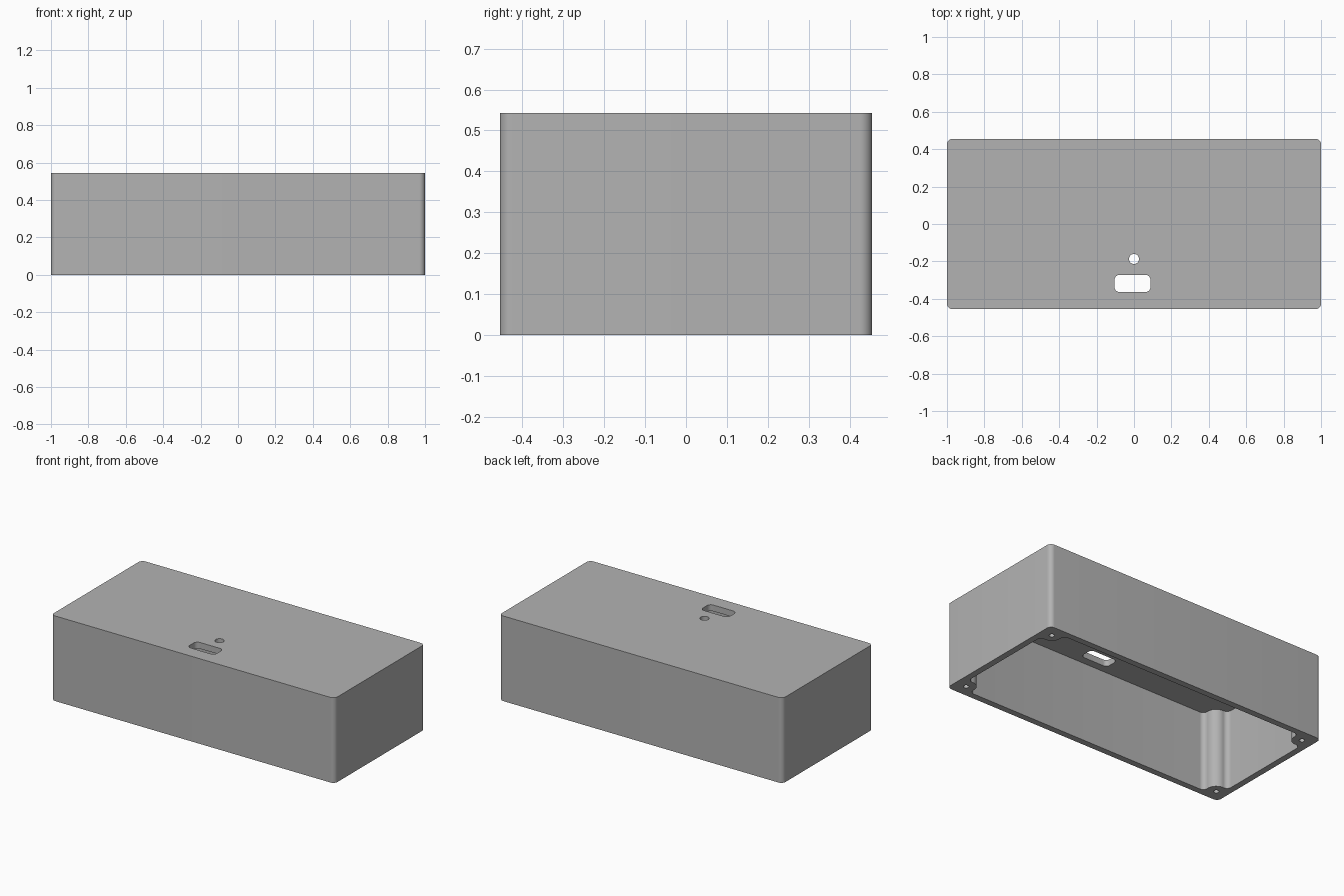
import bpy, bmesh
from math import pi, cos, sin, atan2, sqrt
from mathutils import Vector

cube = bpy.data.objects.get("Cube")
if cube:
    bpy.data.objects.remove(cube, do_unlink=True)

HALF_X, HALF_Y, HEIGHT, WALL = 1.0, 0.455, 0.543, 0.04
POST = Vector((0.925, 0.378))      # screw post centre in one corner
POST_R, FILLET = 0.06, 0.03

grey = bpy.data.materials.new("plain grey")
grey.use_nodes = True
grey.diffuse_color = (0.45, 0.45, 0.45, 1)
grey.node_tree.nodes["Principled BSDF"].inputs["Base Color"].default_value = (0.45, 0.45, 0.45, 1)


def arc(center, radius, start, end, steps=10):
    return [Vector((center[0] + radius * cos(start + (end - start) * i / steps),
                    center[1] + radius * sin(start + (end - start) * i / steps)))
            for i in range(steps + 1)]


def rounded_rect(cx, cy, hx, hy, r):
    points = []
    for k, (sx, sy) in enumerate([(1, 1), (-1, 1), (-1, -1), (1, -1)]):
        points += arc((cx + sx * (hx - r), cy + sy * (hy - r)), r, k * pi / 2, (k + 1) * pi / 2)
    return points


def circle(cx, cy, r, steps=32):
    return arc((cx, cy), r, 0, 2 * pi, steps)[:-1]


def cavity_outline():
    # One corner: fillet off the side wall, round the post, fillet into the long wall
    reach = POST_R + FILLET
    fx = HALF_X - WALL - FILLET
    fy = HALF_Y - WALL - FILLET
    side = Vector((fx, POST.y - sqrt(reach ** 2 - (fx - POST.x) ** 2)))
    long = Vector((POST.x - sqrt(reach ** 2 - (fy - POST.y) ** 2), fy))
    to_side, to_long = side - POST, long - POST
    a = atan2(to_side.y, to_side.x)
    b = atan2(to_long.y, to_long.x)
    if b > 0:
        b -= 2 * pi
    corner = arc(side, FILLET, 0, a + pi)
    corner += arc(POST, POST_R, a, b, 16)[1:-1]
    corner += arc(long, FILLET, b + pi, pi / 2)
    # Mirror the corner round the box, keeping the winding order
    points = []
    for sx, sy in [(1, 1), (-1, 1), (-1, -1), (1, -1)]:
        run = [Vector((p.x * sx, p.y * sy)) for p in corner]
        points += run if sx * sy > 0 else run[::-1]
    return points


def prism(name, outline, z0, z1):
    bm = bmesh.new()
    base = bm.faces.new([bm.verts.new((p.x, p.y, z0)) for p in outline])
    top = bmesh.ops.extrude_face_region(bm, geom=[base])["geom"]
    bmesh.ops.translate(bm, vec=(0, 0, z1 - z0),
                        verts=[g for g in top if isinstance(g, bmesh.types.BMVert)])
    bmesh.ops.recalc_face_normals(bm, faces=bm.faces)
    mesh = bpy.data.meshes.new(name)
    bm.to_mesh(mesh)
    bm.free()
    mesh.materials.append(grey)
    obj = bpy.data.objects.new(name, mesh)
    bpy.context.collection.objects.link(obj)
    return obj


# Outer shell, open underneath
case = prism("enclosure_case", rounded_rect(0, 0, HALF_X, HALF_Y, 0.03), 0, HEIGHT)

# Cavity, top openings and blind screw holes
cutters = [
    prism("cavity_cutter", cavity_outline(), -0.1, HEIGHT - WALL),
    prism("slot_cutter", rounded_rect(-0.008, -0.318, 0.096, 0.046, 0.027), 0.4, 0.7),
    prism("round_hole_cutter", circle(0, -0.187, 0.027), 0.4, 0.7),
]
for sx in (1, -1):
    for sy in (1, -1):
        cutters.append(prism("screw_hole_cutter", circle(sx * POST.x, sy * POST.y, 0.016, 20), -0.1, 0.3))

bpy.ops.object.select_all(action='DESELECT')
bpy.context.view_layer.objects.active = case
case.select_set(True)
for cutter in cutters:
    cutter.hide_render = True
    mod = case.modifiers.new("cut", 'BOOLEAN')
    mod.operation = 'DIFFERENCE'
    mod.solver = 'EXACT'
    mod.object = cutter
    bpy.ops.object.modifier_apply(modifier=mod.name)
    bpy.data.objects.remove(cutter, do_unlink=True)

# Smooth the curved walls, keep the rims crisp
bpy.ops.object.shade_smooth_by_angle(angle=pi / 6)
